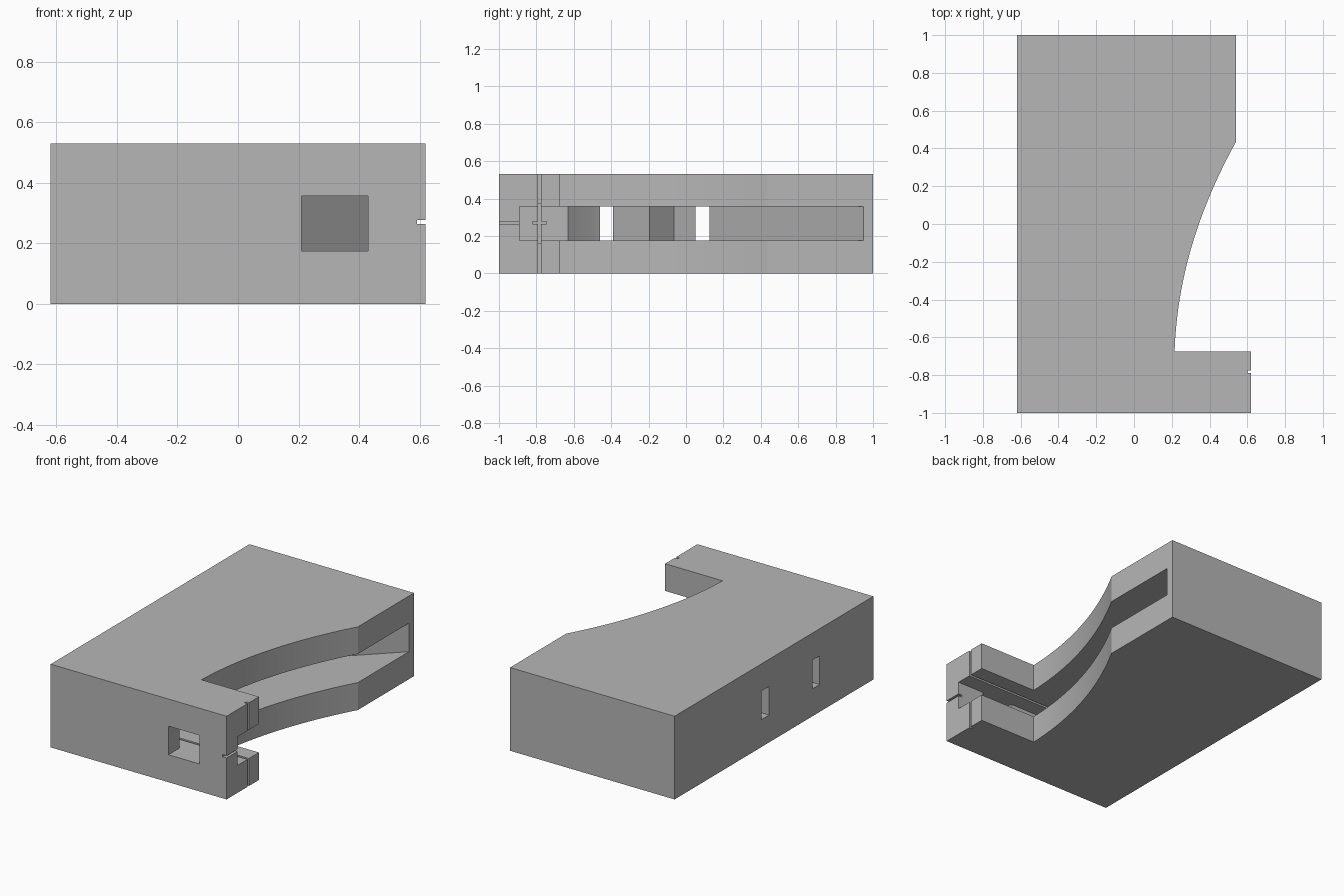
import bpy
import bmesh

cube = bpy.data.objects.get("Cube")
if cube:
    bpy.data.objects.remove(cube, do_unlink=True)

# Single matte grey
grey = bpy.data.materials.new("matte_grey")
grey.use_nodes = True
color = (0.47, 0.47, 0.47, 1)
grey.diffuse_color = color
grey.node_tree.nodes["Principled BSDF"].inputs["Base Color"].default_value = color


def prism(name, outline, z0, z1):
    """Extrude a flat outline from z0 to z1."""
    bm = bmesh.new()
    face = bm.faces.new([bm.verts.new((x, y, z0)) for x, y in outline])
    new = bmesh.ops.extrude_face_region(bm, geom=[face])["geom"]
    top = [v for v in new if isinstance(v, bmesh.types.BMVert)]
    bmesh.ops.translate(bm, verts=top, vec=(0, 0, z1 - z0))
    bmesh.ops.recalc_face_normals(bm, faces=bm.faces)
    mesh = bpy.data.meshes.new(name)
    bm.to_mesh(mesh)
    bm.free()
    mesh.materials.append(grey)
    obj = bpy.data.objects.new(name, mesh)
    bpy.context.collection.objects.link(obj)
    return obj


def box(name, x0, x1, y0, y1, z0, z1):
    return prism(name, [(x0, y0), (x1, y0), (x1, y1), (x0, y1)], z0, z1)


HEIGHT = 0.53
LOW, HIGH = 0.175, 0.357      # floor and ceiling of the inner channel

# Housing: block with a front arm and a concave right side
STEPS = 32
outline = [(-0.62, -1), (0.62, -1), (0.62, -0.675)]
for i in range(STEPS + 1):
    t = i / STEPS
    outline.append((0.215 + 0.035 * t + 0.29 * t * t, -0.675 + 1.11 * t))
outline += [(0.54, 1), (-0.62, 1)]
housing = prism("housing", outline, 0, HEIGHT)

# Inner channel with angled walls, open on the concave side
channel = [(0.8, -0.89), (-0.4, -0.89), (-0.4, -0.63), (-0.54, -0.49),
           (-0.56, -0.46), (-0.56, -0.39), (-0.37, -0.195), (-0.5, -0.065),
           (0.54, 0.95), (0.8, 0.95)]
cutters = [
    prism("channel_cutter", channel, LOW, HIGH),
    box("front_window_cutter", 0.21, 0.43, -1.1, -0.8, LOW, HIGH),
    box("side_hole_front_cutter", -0.7, -0.5, -0.46, -0.39, LOW, HIGH),
    box("side_hole_back_cutter", -0.7, -0.3, 0.05, 0.125, LOW, HIGH),
    # Plate groove, and the crossed alignment grooves on the arm
    box("plate_groove_cutter", -0.42, 0.7, -0.79, -0.775, LOW - 0.015, HIGH + 0.015),
    box("upright_groove_cutter", 0.6, 0.7, -0.79, -0.775, -0.1, 0.7),
    box("level_groove_cutter", 0.592, 0.7, -1.1, -0.85, 0.264, 0.278),
    box("wall_tick_cutter", -0.425, -0.3, -0.82, -0.745, 0.264, 0.278),
]
for cutter in cutters:
    mod = housing.modifiers.new(cutter.name, 'BOOLEAN')
    mod.operation = 'DIFFERENCE'
    mod.solver = 'EXACT'
    mod.object = cutter

# Bake the cuts, then drop the cutters
bpy.context.view_layer.update()
evaluated = housing.evaluated_get(bpy.context.evaluated_depsgraph_get())
solid = bpy.data.meshes.new_from_object(evaluated)
housing.modifiers.clear()
housing.data = solid
for cutter in cutters:
    bpy.data.objects.remove(cutter, do_unlink=True)

bpy.ops.object.select_all(action='DESELECT')
housing.select_set(True)
bpy.context.view_layer.objects.active = housing
bpy.ops.object.shade_smooth_by_angle(angle=0.3)
